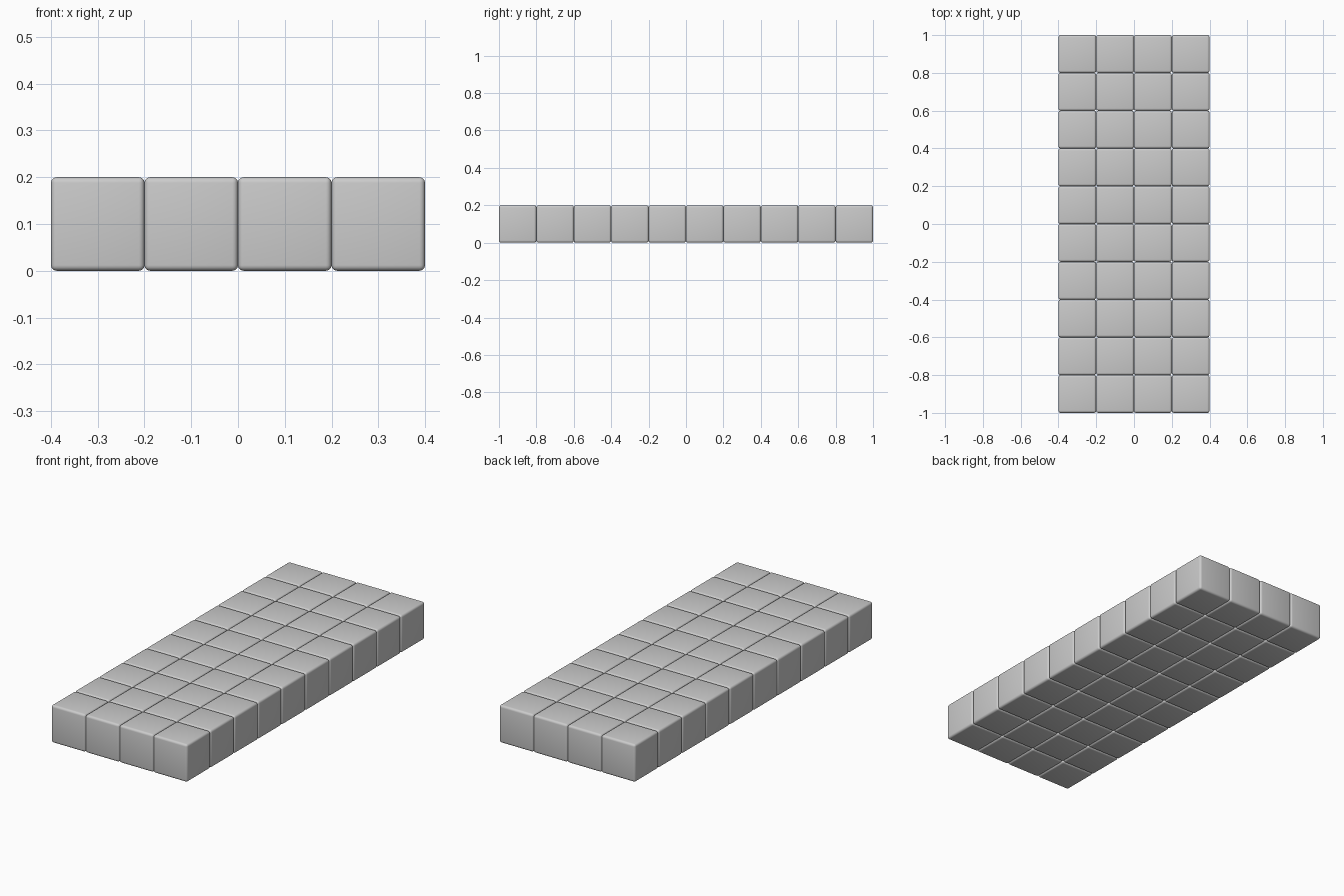
import bpy, bmesh

if "Cube" in bpy.data.objects:
    bpy.data.objects.remove(bpy.data.objects["Cube"])

SIZE = 0.2      # block edge length
COLS, ROWS = 4, 10

# Shared rounded block mesh
mesh = bpy.data.meshes.new("rounded_block")
bm = bmesh.new()
bmesh.ops.create_cube(bm, size=SIZE)
bmesh.ops.bevel(bm, geom=bm.edges[:], offset=0.012, offset_type='OFFSET',
                segments=4, profile=0.5, affect='EDGES')
for f in bm.faces:
    f.smooth = True
bm.to_mesh(mesh)
bm.free()

# Slab of blocks laid out in a grid
for r in range(ROWS):
    for c in range(COLS):
        block = bpy.data.objects.new(f"block_{r + 1}_{c + 1}", mesh)
        block.location = ((c - (COLS - 1) / 2) * SIZE,
                          (r - (ROWS - 1) / 2) * SIZE,
                          SIZE / 2)
        bpy.context.collection.objects.link(block)
